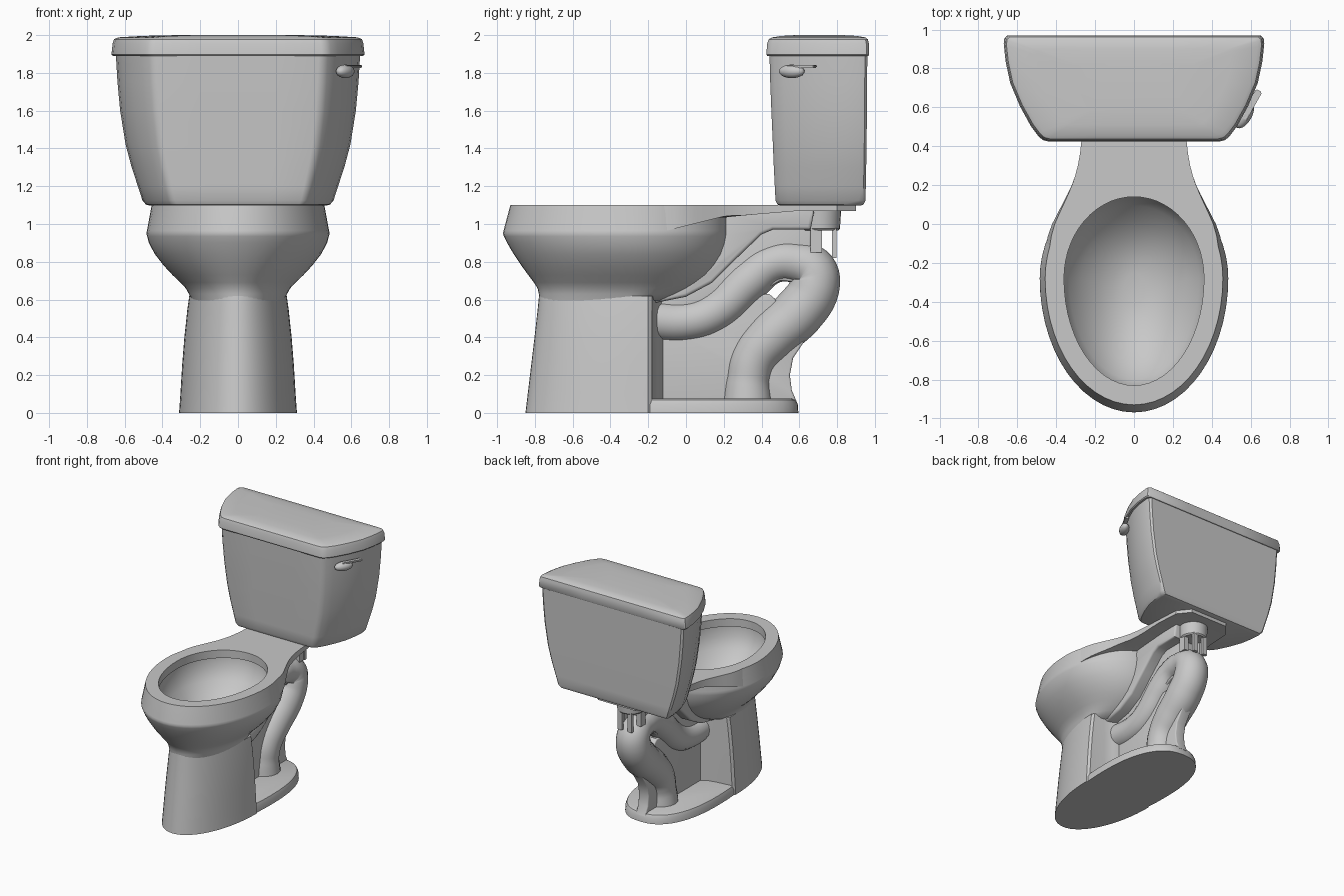
import bpy, bmesh, math
from mathutils import Vector, Matrix

if "Cube" in bpy.data.objects:
    bpy.data.objects.remove(bpy.data.objects["Cube"], do_unlink=True)

mat = bpy.data.materials.new("grey_porcelain")
COLOR = (0.58, 0.58, 0.58, 1)
mat.diffuse_color = COLOR
mat.use_nodes = True
mat.node_tree.nodes["Principled BSDF"].inputs["Base Color"].default_value = COLOR


def shade(ob, angle=35):
    ob.data.materials.clear()
    ob.data.materials.append(mat)
    bpy.ops.object.select_all(action='DESELECT')
    ob.select_set(True)
    bpy.context.view_layer.objects.active = ob
    bpy.ops.object.shade_smooth_by_angle(angle=math.radians(angle))


def finish(name, bm, angle=35):
    bmesh.ops.recalc_face_normals(bm, faces=bm.faces[:])
    me = bpy.data.meshes.new(name)
    bm.to_mesh(me)
    bm.free()
    ob = bpy.data.objects.new(name, me)
    bpy.context.collection.objects.link(ob)
    shade(ob, angle)


def loft(name, rings, angle=35):
    """Skin a stack of equal-length rings and cap both ends."""
    bm = bmesh.new()
    vs = [[bm.verts.new(p) for p in ring] for ring in rings]
    n = len(vs[0])
    for a, b in zip(vs, vs[1:]):
        for i in range(n):
            j = (i + 1) % n
            bm.faces.new((a[i], a[j], b[j], b[i]))
    bm.faces.new(vs[0])
    bm.faces.new(vs[-1])
    finish(name, bm, angle)


def egg(z, yf, yb, w, yc=-0.28, n=56, power=1.0):
    """Egg outline; a power below 1 makes the back half fuller."""
    ring = []
    for i in range(n):
        t = 2 * math.pi * i / n
        s, c = math.sin(t), math.cos(t)
        if c > 0:
            s, c = math.copysign(abs(s) ** power, s), c ** power
        ring.append((w * s, yc + c * ((yb - yc) if c > 0 else (yc - yf)), z))
    return ring


def slab(name, outline, half, bevel):
    """Side-profile slab (y, z) centred on x = 0 with rounded edges."""
    bm = bmesh.new()
    face = bm.faces.new([bm.verts.new((-half, y, z)) for y, z in outline])
    ext = bmesh.ops.extrude_face_region(bm, geom=[face])
    verts = [g for g in ext["geom"] if isinstance(g, bmesh.types.BMVert)]
    bmesh.ops.translate(bm, verts=verts, vec=(2 * half, 0, 0))
    edges = [e for e in bm.edges if abs(e.verts[0].co.x - e.verts[1].co.x) < 1e-5]
    bmesh.ops.bevel(bm, geom=edges, offset=bevel, segments=3, profile=0.5, affect='EDGES')
    finish(name, bm, 40)


# Bowl: outer wall up to the rim, then under the lip and down the inside
bowl = [
    egg(0.595, -0.775, -0.10, 0.245, -0.30), egg(0.63, -0.779, -0.01, 0.26, -0.29),
    egg(0.66, -0.786, 0.05, 0.277), egg(0.69, -0.805, 0.095, 0.305),
    egg(0.73, -0.835, 0.14, 0.347), egg(0.78, -0.872, 0.18, 0.393),
    egg(0.84, -0.912, 0.212, 0.44), egg(0.90, -0.947, 0.23, 0.472),
    egg(0.935, -0.964, 0.236, 0.481), egg(0.95, -0.969, 0.238, 0.485),
    egg(0.965, -0.966, 0.238, 0.482), egg(1.10, -0.93, 0.24, 0.457),
    egg(1.10, -0.83, 0.14, 0.36), egg(1.035, -0.83, 0.14, 0.36),
    egg(1.03, -0.85, 0.16, 0.38), egg(0.95, -0.845, 0.15, 0.375),
    egg(0.87, -0.80, 0.095, 0.335), egg(0.79, -0.72, 0.015, 0.27),
    egg(0.72, -0.61, -0.07, 0.19, -0.32), egg(0.68, -0.50, -0.17, 0.11, -0.33),
    egg(0.665, -0.42, -0.25, 0.05, -0.34)]
loft("bowl", bowl, 50)

# Rear deck: keyhole plate that flows out of the rim
side = [(0.434, -0.12), (0.425, -0.06), (0.408, 0.0), (0.386, 0.05), (0.363, 0.1),
        (0.34, 0.15), (0.319, 0.2), (0.302, 0.25), (0.289, 0.3), (0.278, 0.36),
        (0.27, 0.43), (0.262, 0.6), (0.25, 0.8), (0.17, 0.9)]
arc = []
for i in range(25):
    t = math.radians(67 - 134 * i / 24)
    arc.append((0.41 * math.sin(t), -0.28 + 0.47 * math.cos(t)))
outline = [(-x, y) for x, y in side] + [(x, y) for x, y in reversed(side)] + arc
bm = bmesh.new()
top = [bm.verts.new((x, y, 1.1)) for x, y in outline]
low = []
for x, y in outline:
    f = min(max((y + 0.12) / 0.34, 0), 1)
    rear = min(max((y - 0.3) / 0.3, 0), 1)
    low.append(bm.verts.new((x * (1.05 - 0.05 * f), y, 0.96 + 0.085 * f + 0.025 * rear)))
bm.faces.new(top)
under = bm.faces.new(low)
for i in range(len(top)):
    j = (i + 1) % len(top)
    bm.faces.new((top[i], top[j], low[j], low[i]))
bmesh.ops.triangulate(bm, faces=[under])
finish("rear_deck", bm)


# Pedestal: half-oval column with a stepped back
def column(z, yf, w):
    ring = []
    for i in range(33):
        t = math.pi * i / 32
        ring.append((w * math.cos(t), -0.2 + (yf + 0.2) * math.sin(t), z))
    for s in (-1, 1):
        pts = [(s * (w - 0.015), -0.18, z), (s * 0.16, -0.165, z),
               (s * 0.09, -0.15, z), (s * 0.04, -0.12, z)]
        ring += pts if s < 0 else pts[::-1]
    return ring


loft("pedestal", [column(0, -0.85, 0.312), column(0.1, -0.838, 0.305),
                  column(0.25, -0.82, 0.296), column(0.4, -0.802, 0.284),
                  column(0.55, -0.785, 0.268), column(0.62, -0.778, 0.258)])

# Oval foot
loft("foot", [egg(z, yf, yb, w, 0.0, 56, 0.82) for z, yf, yb, w in (
    (0, -0.85, 0.595, 0.312), (0.045, -0.843, 0.592, 0.309),
    (0.068, -0.835, 0.58, 0.30), (0.076, -0.82, 0.56, 0.285))])

# Webs behind the pedestal and under the deck
slab("lower_web", [(-0.17, 0.05), (0.59, 0.05), (0.56, 0.12), (0.55, 0.2), (0.567, 0.29),
                   (0.64, 0.4), (0.53, 0.5), (0.47, 0.605), (0.44, 0.63), (0.3, 0.62),
                   (0.1, 0.5), (-0.17, 0.5)], 0.045, 0.01)
slab("middle_web", [(-0.17, 0.48), (0.1, 0.54), (0.33, 0.68), (0.45, 0.67), (0.5, 0.7),
                    (0.56, 0.695), (0.62, 0.68), (0.66, 0.83), (0.66, 1.0), (0.4, 1.0),
                    (0.1, 0.73), (-0.17, 0.62)], 0.055, 0.01)
slab("neck", [(-0.2, 0.575), (0.0, 0.615), (0.14, 0.69), (0.28, 0.83), (0.40, 0.945),
              (0.46, 0.97), (0.66, 0.97), (0.68, 1.075), (0.2, 1.07), (0.185, 0.95),
              (0.1, 0.8), (0.0, 0.7), (-0.12, 0.64), (-0.2, 0.62)], 0.15, 0.018)

# Trapway: a pipe that rises, turns over and drops to the foot
path = [(-0.22, 0.495, 0.108), (0.02, 0.487, 0.106), (0.16, 0.54, 0.108), (0.33, 0.695, 0.112),
        (0.46, 0.79, 0.105), (0.585, 0.797, 0.11), (0.672, 0.755, 0.125), (0.68, 0.665, 0.133),
        (0.593, 0.53, 0.138), (0.45, 0.40, 0.132), (0.36, 0.29, 0.122), (0.33, 0.18, 0.118),
        (0.325, 0.04, 0.135)]
cu = bpy.data.curves.new("trapway", 'CURVE')
cu.dimensions = '3D'
cu.bevel_depth = 1.0
cu.bevel_resolution = 6
cu.resolution_u = 6
cu.use_fill_caps = True
sp = cu.splines.new('BEZIER')
sp.bezier_points.add(len(path) - 1)
for p, (y, z, r) in zip(sp.bezier_points, path):
    p.co = (0, y, z)
    p.radius = r
    p.handle_left_type = p.handle_right_type = 'AUTO'
pipe = bpy.data.objects.new("trapway", cu)
bpy.context.collection.objects.link(pipe)
bpy.ops.object.select_all(action='DESELECT')
pipe.select_set(True)
bpy.context.view_layer.objects.active = pipe
bpy.ops.object.convert(target='MESH')
shade(bpy.context.view_layer.objects.active, 50)

# Outlet collar standing on four legs
loft("outlet_collar", [egg(z, 0.71 - r, 0.71 + r, r, 0.71, 24)
                       for z, r in ((0.965, 0.095), (0.975, 0.105), (1.08, 0.112))])
for side_name, s in (("left", 1), ("right", -1)):
    for end, x, y, size, z0 in (("front", 0.075, 0.69, 0.06, 0.85),
                                ("rear", 0.045, 0.785, 0.025, 0.82)):
        bm = bmesh.new()
        bmesh.ops.create_cube(bm, size=1, matrix=Matrix.Translation((s * x, y, (z0 + 0.98) / 2))
                              @ Matrix.Diagonal((0.04, size, 0.98 - z0, 1)))
        finish(f"collar_leg_{end}_{side_name}", bm)

# Tank and lid share one plan shape: flat back, curved narrowing sides
PLAN = [(0.32, 0), (0.66, 0), (0.70, 0.012), (0.735, 0.05), (0.79, 0.14), (0.875, 0.33),
        (0.95, 0.55), (0.985, 0.75), (1, 0.92), (0.995, 0.975), (0.97, 1), (0.4, 1)]


def plan(z, w, y0, y1):
    half = [(w * fx, y0 + (y1 - y0) * fy, z) for fx, fy in PLAN]
    return half + [(-x, y, zz) for x, y, zz in reversed(half)]


loft("tank", [plan(1.098, 0.47, 0.50, 0.925), plan(1.103, 0.488, 0.485, 0.94),
              plan(1.125, 0.506, 0.474, 0.95), plan(1.2, 0.53, 0.47, 0.952),
              plan(1.3, 0.563, 0.465, 0.954), plan(1.42, 0.595, 0.46, 0.956),
              plan(1.6, 0.624, 0.452, 0.958), plan(1.75, 0.638, 0.446, 0.959),
              plan(1.9, 0.647, 0.442, 0.96)])
loft("tank_lid", [plan(1.89, 0.662, 0.43, 0.966), plan(1.897, 0.67, 0.425, 0.97),
                  plan(1.955, 0.664, 0.43, 0.968), plan(1.978, 0.656, 0.438, 0.963),
                  plan(1.988, 0.635, 0.455, 0.95), plan(1.996, 0.50, 0.51, 0.90),
                  plan(2.0, 0.32, 0.58, 0.83)], 40)

# Flush handle on the front left corner: rounded boss and thin arm
along = Vector((0.49, 0.87, 0)).normalized()
out = Vector((along.y, -along.x, 0))
frame = Matrix((along, out, Vector((0, 0, 1)))).transposed().to_4x4()
bm = bmesh.new()
bmesh.ops.create_uvsphere(bm, u_segments=20, v_segments=10, radius=1,
                          matrix=Matrix.Translation((0.568, 0.56, 1.808)) @ frame
                          @ Matrix.Diagonal((0.075, 0.038, 0.036, 1)))
finish("handle_boss", bm)
bm = bmesh.new()
bmesh.ops.create_cube(bm, size=1, matrix=Matrix.Translation((0.602, 0.612, 1.835)) @ frame
                      @ Matrix.Diagonal((0.17, 0.036, 0.016, 1)))
bmesh.ops.bevel(bm, geom=bm.edges[:], offset=0.005, segments=2, affect='EDGES')
finish("handle_arm", bm)
